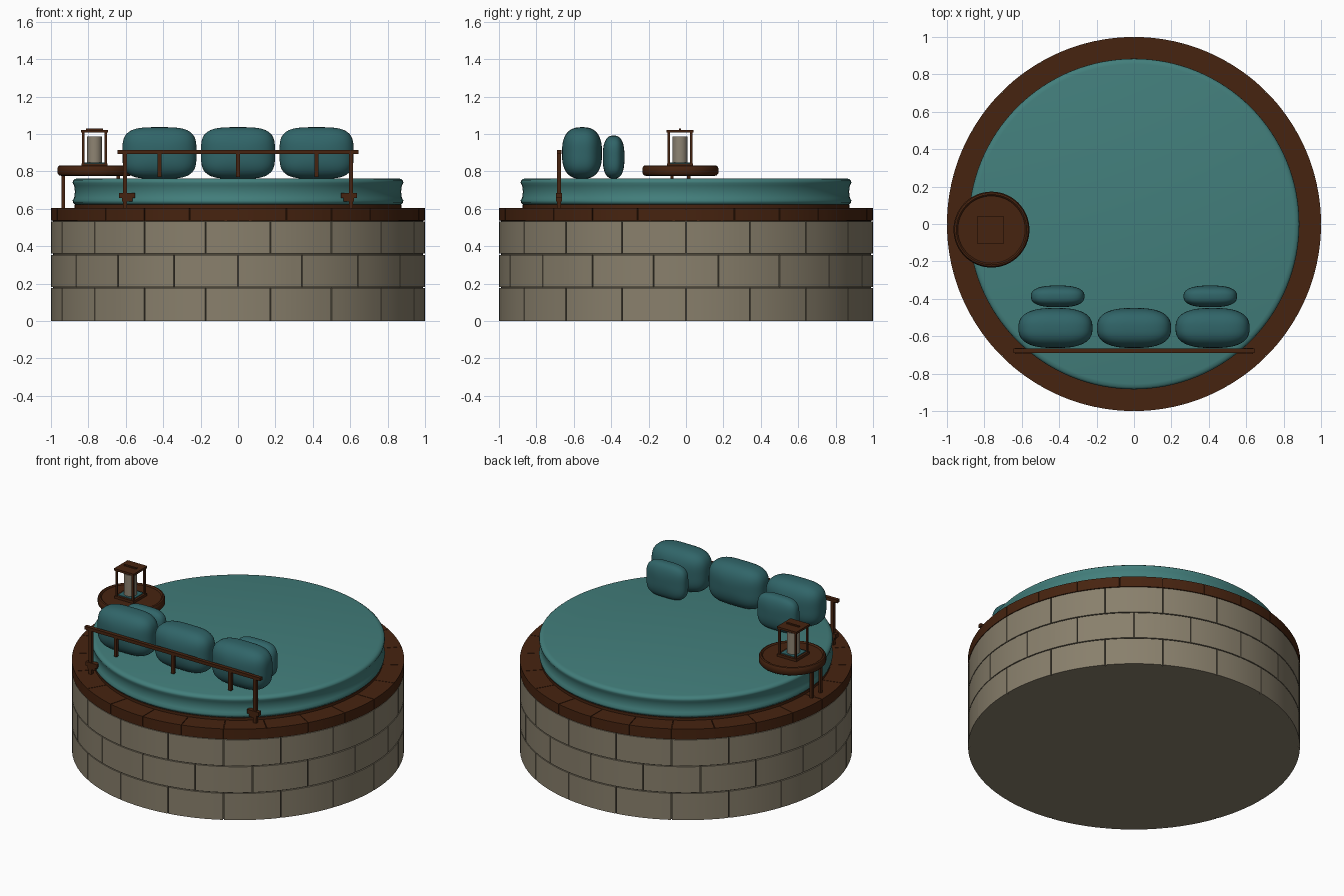
import bpy, bmesh, math
from mathutils import Vector

if "Cube" in bpy.data.objects:
    bpy.data.objects.remove(bpy.data.objects["Cube"])


def mat(name, rgb):
    m = bpy.data.materials.new(name)
    m.diffuse_color = (*rgb, 1)
    m.use_nodes = True
    m.node_tree.nodes["Principled BSDF"].inputs["Base Color"].default_value = m.diffuse_color
    return m


STONE = mat("stone", (0.25, 0.215, 0.15))
MORTAR = mat("dark mortar", (0.075, 0.064, 0.043))
WOOD = mat("dark wood", (0.062, 0.017, 0.005))
SHEET = mat("teal mattress", (0.055, 0.21, 0.2))
PILLOW = mat("deep teal cushion", (0.03, 0.13, 0.14))
CANDLE = mat("candle wax", (0.27, 0.23, 0.17))


def finish(bm, name, mats, smooth=None):
    bmesh.ops.recalc_face_normals(bm, faces=bm.faces)
    me = bpy.data.meshes.new(name)
    bm.to_mesh(me)
    bm.free()
    ob = bpy.data.objects.new(name, me)
    bpy.context.collection.objects.link(ob)
    for m in mats:
        me.materials.append(m)
    if smooth:
        bpy.ops.object.select_all(action='DESELECT')
        ob.select_set(True)
        bpy.context.view_layer.objects.active = ob
        bpy.ops.object.shade_smooth_by_angle(angle=math.radians(smooth))
    return ob


def lathe(name, profile, mats, cx=0, cy=0, n=96, smooth=35):
    """Solid of revolution from (radius, z) pairs, capped at both ends."""
    bm = bmesh.new()
    rings = [[bm.verts.new((cx + r * math.cos(2 * math.pi * i / n),
                            cy + r * math.sin(2 * math.pi * i / n), z))
              for i in range(n)] for r, z in profile]
    for a, b in zip(rings, rings[1:]):
        for i in range(n):
            j = (i + 1) % n
            bm.faces.new((a[i], a[j], b[j], b[i]))
    bm.faces.new(rings[0])
    bm.faces.new(rings[-1])
    return finish(bm, name, mats, smooth)


def box(bm, x, y, z):
    """Box from three (low, high) ranges."""
    vs = bmesh.ops.create_cube(bm, size=1)["verts"]
    for v in vs:
        v.co = [lo + (hi - lo) * (c + 0.5) for c, (lo, hi) in zip(v.co, (x, y, z))]


def boxes(name, m, specs):
    bm = bmesh.new()
    for s in specs:
        box(bm, *s)
    return finish(bm, name, [m])


def ring_blocks(bm, count, offset, r0, r1, z0, z1, gap, steps=6):
    """Curved blocks laid around a ring with narrow joints."""
    for k in range(count):
        a0 = 2 * math.pi * (k + offset) / count + gap / 2
        a1 = 2 * math.pi * (k + 1 + offset) / count - gap / 2
        loops = []
        for s in range(steps + 1):
            a = a0 + (a1 - a0) * s / steps
            c, d = math.cos(a), math.sin(a)
            loops.append([bm.verts.new((r * c, r * d, z))
                          for r, z in ((r0, z0), (r1, z0), (r1, z1), (r0, z1))])
        for p, q in zip(loops, loops[1:]):
            for i in range(4):
                j = (i + 1) % 4
                bm.faces.new((p[i], p[j], q[j], q[i]))
        bm.faces.new(loops[0])
        bm.faces.new(loops[-1])


# Round base: core with dark joints, stone underside, three staggered courses
core = lathe("base_core", [(0.988, 0), (0.988, 0.535)], [STONE, MORTAR], n=108)
for p in core.data.polygons:
    p.material_index = 0 if abs(p.normal.z) > 0.5 else 1
bm = bmesh.new()
for z0, z1, off in ((0, 0.176, 0), (0.182, 0.354, 0.5), (0.36, 0.533, 0)):
    # quarter turn is half a block, so offset 0 puts mid-blocks at the front
    ring_blocks(bm, 18, off, 0.986, 0.999, z0, z1, 0.006)
finish(bm, "stone_blocks", [STONE], 30)

# Wooden rim planks and the deck under the mattress
bm = bmesh.new()
ring_blocks(bm, 24, 0, 0.84, 1.0, 0.537, 0.605, 0.004)
finish(bm, "rim_planks", [WOOD], 30)
lathe("rim_core", [(0.992, 0.535), (0.992, 0.6)], [WOOD])
lathe("mattress_deck", [(0.875, 0.6), (0.875, 0.622)], [WOOD])

# Mattress with piped edges
lathe("mattress", [(0.84, 0.62), (0.87, 0.622), (0.882, 0.632), (0.884, 0.645),
                   (0.876, 0.658), (0.872, 0.69), (0.876, 0.724), (0.884, 0.738),
                   (0.883, 0.75), (0.872, 0.759), (0.855, 0.763)],
      [SHEET], n=128, smooth=60)


def cushion(name, center, half):
    """Plump rounded pillow, made by inflating a gridded cube."""
    bm = bmesh.new()
    bmesh.ops.create_cube(bm, size=2)
    bmesh.ops.subdivide_edges(bm, edges=bm.edges, cuts=15, use_grid_fill=True)
    p, q = 3.6, 2.6
    for v in bm.verts:
        d = Vector([math.tan(c * math.pi / 4) for c in v.co])
        face = (abs(d.x) ** p + abs(d.z) ** p) ** (q / p)
        d /= (face + abs(d.y) ** q) ** (1 / q)
        v.co = [c + h * e for c, h, e in zip(center, half, d)]
    finish(bm, name, [PILLOW], 60)


for i, x in enumerate((-0.42, 0, 0.42)):
    cushion(f"large_cushion_{i + 1}", (x, -0.556, 0.898), (0.198, 0.107, 0.138))
for side, x in (("left", -0.408), ("right", 0.408)):
    cushion(f"small_cushion_{side}", (x, -0.387, 0.876), (0.143, 0.058, 0.115))

# Headrail with end posts, short pegs and post brackets
boxes("headrail", WOOD, [((-0.645, 0.645), (-0.69, -0.666), (0.893, 0.914))])
boxes("headrail_posts", WOOD,
      [((s * 0.605 - 0.011, s * 0.605 + 0.011), (-0.69, -0.668), (0.6, 0.9)) for s in (-1, 1)])
boxes("headrail_pegs", WOOD,
      [((x - 0.01, x + 0.01), (-0.688, -0.668), (0.77, 0.9)) for x in (-0.42, 0, 0.42)])
boxes("post_brackets", WOOD,
      [((s * 0.593 - w, s * 0.593 + w), (-0.694, -0.664), z)
       for s in (-1, 1) for w, z in ((0.042, (0.657, 0.684)), (0.028, (0.64, 0.657)))])

# Round side table with a raised lip
TX, TY = -0.762, -0.03
lathe("table_top", [(0.18, 0.775), (0.195, 0.779), (0.203, 0.79), (0.203, 0.818),
                    (0.197, 0.829), (0.188, 0.832), (0.182, 0.828), (0.18, 0.824)],
      [WOOD], TX, TY, 64, 40)
boxes("table_legs", WOOD,
      [((x - 0.009, x + 0.009), (TY + s * 0.045 - 0.009, TY + s * 0.045 + 0.009), (z, 0.79))
       for s in (-1, 1) for x, z in ((-0.935, 0.6), (-0.64, 0.76))])

# Lantern: foot plate, four posts, roof, handle and candle
LX, LY = -0.767, -0.032


def square(h, z0, z1):
    return ((LX - h, LX + h), (LY - h, LY + h), (z0, z1))


boxes("lantern_foot", WOOD, [square(0.07, 0.822, 0.841)])
boxes("lantern_liner", PILLOW, [square(0.055, 0.84, 0.846)])
boxes("lantern_posts", WOOD,
      [((LX + a * 0.06 - 0.006, LX + a * 0.06 + 0.006),
        (LY + b * 0.06 - 0.006, LY + b * 0.06 + 0.006), (0.838, 1.012))
       for a in (-1, 1) for b in (-1, 1)])
boxes("lantern_roof", WOOD, [square(0.072, 1.008, 1.022)])
boxes("lantern_handle", WOOD, [((LX - 0.045, LX + 0.045), (LY - 0.006, LY + 0.006), (1.02, 1.029))])
lathe("candle", [(0.04, 0.844), (0.04, 0.986)], [CANDLE], LX, LY, 32)
